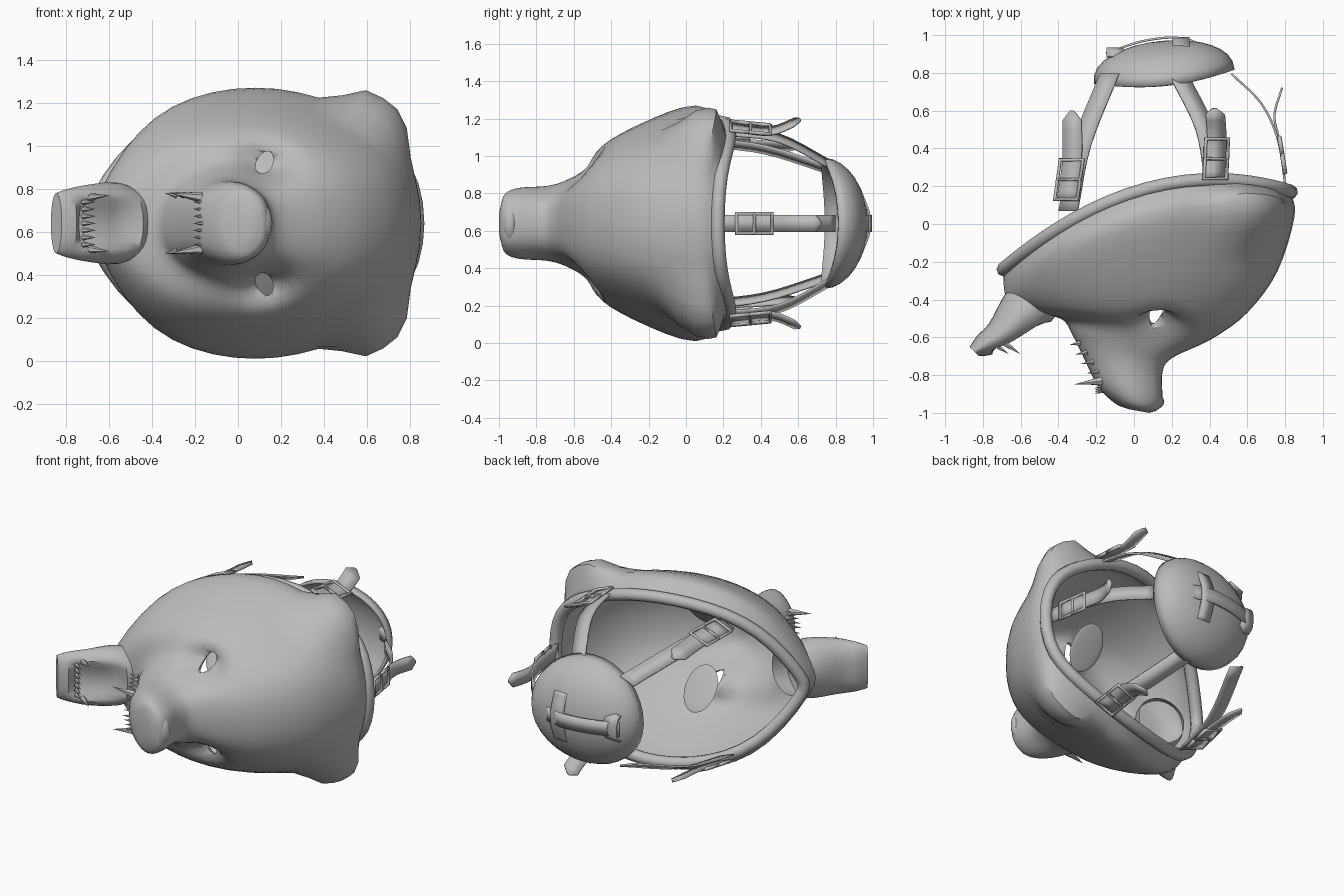
import bpy, bmesh, math
from mathutils import Vector, Matrix

if "Cube" in bpy.data.objects:
    bpy.data.objects.remove(bpy.data.objects["Cube"])

MID = 0.64   # height of the symmetry plane; the head lies on its side
grey = bpy.data.materials.new("plain grey")
grey.use_nodes = True
grey.diffuse_color = (0.5, 0.5, 0.5, 1)
grey.node_tree.nodes["Principled BSDF"].inputs["Base Color"].default_value = (0.5, 0.5, 0.5, 1)


def finish(name, bm, thickness=0, angle=40):
    """Turn a bmesh into a smooth object on the symmetry plane."""
    bmesh.ops.recalc_face_normals(bm, faces=bm.faces)
    mesh = bpy.data.meshes.new(name)
    bm.to_mesh(mesh)
    bm.free()
    mesh.materials.append(grey)
    obj = bpy.data.objects.new(name, mesh)
    bpy.context.collection.objects.link(obj)
    obj.location.z = MID
    bpy.ops.object.select_all(action='DESELECT')
    obj.select_set(True)
    bpy.context.view_layer.objects.active = obj
    bpy.ops.object.shade_smooth_by_angle(angle=math.radians(angle))
    if thickness:
        mod = obj.modifiers.new("thickness", 'SOLIDIFY')
        mod.thickness = thickness
        mod.offset = -1
    return obj


def spline(rows, steps):
    """Catmull-Rom interpolation of rows of numbers."""
    rows = [Vector(r) for r in rows]
    ext = [2 * rows[0] - rows[1]] + rows + [2 * rows[-1] - rows[-2]]
    out = []
    for a, b, c, d in zip(ext, ext[1:], ext[2:], ext[3:]):
        for k in range(steps):
            t = k / steps
            out.append(b + (c - a) * (t / 2) + (2 * a - 5 * b + 4 * c - d) * (t * t / 2)
                       + (3 * b - a - 3 * c + d) * (t ** 3 / 2))
    return out + [rows[-1]]


def ring(row, count):
    """Oval from its top and bottom points, half width, sideways bulge and pinch of the bottom."""
    tx, ty, bx, by, width, bulge, pinch = row
    points = []
    for i in range(count):
        t = math.tau * i / count
        c, s = math.cos(t), math.sin(t)
        u = (1 + c) / 2
        shape = 1 + (0.3 if c > 0 else -pinch) * c ** 6
        points.append(Vector((bx + (tx - bx) * u, by + (ty - by) * u + bulge * s * s, width * s * shape)))
    return points


def loft(rows, count=40, steps=3):
    bm = bmesh.new()
    loops = [[bm.verts.new(p) for p in ring(r, count)] for r in spline(rows, steps)]
    for a, b in zip(loops, loops[1:]):
        for i in range(count):
            j = (i + 1) % count
            bm.faces.new((a[i], a[j], b[j], b[i]))
    bm.faces.new(loops[-1])
    bm.verts.index_update()
    return bm


def ellipsoid(name, centre, radii, turn=0, axis='Y'):
    bm = bmesh.new()
    bmesh.ops.create_uvsphere(bm, u_segments=20, v_segments=12, radius=1)
    bm.transform(Matrix.Translation(centre) @ Matrix.Rotation(turn, 4, axis)
                 @ Matrix.Diagonal((*radii, 1)))
    return finish(name, bm)


def strip(name, path, across, steps=5, pointed=False):
    """Flat ribbon along a path."""
    bm = bmesh.new()
    across = Vector(across)
    pts = spline(path, steps)
    pairs = []
    for k, p in enumerate(pts):
        f = 0.2 if pointed and k == len(pts) - 1 else 1
        pairs.append((bm.verts.new(p + across * f), bm.verts.new(p - across * f)))
    for (a, b), (c, d) in zip(pairs, pairs[1:]):
        bm.faces.new((a, b, d, c))
    return finish(name, bm, 0.012)


def tube(name, points, radius, sides=2):
    """Closed round bar through the points."""
    curve = bpy.data.curves.new(name, 'CURVE')
    curve.dimensions = '3D'
    curve.bevel_depth = radius
    curve.bevel_resolution = sides
    line = curve.splines.new('POLY')
    line.points.add(len(points) - 1)
    for p, q in zip(line.points, points):
        p.co = (*q, 1)
    line.use_cyclic_u = True
    curve.materials.append(grey)
    obj = bpy.data.objects.new(name, curve)
    bpy.context.collection.objects.link(obj)
    obj.location.z = MID


# Head shell, open back to nose: top x, y, bottom x, y, width, bulge, pinch
COUNT, STEPS = 48, 4
head_rows = [
    (0.83, 0.17, -0.69, -0.24, 0.54, 0.22, 0.5),
    (0.85, 0.04, -0.69, -0.32, 0.63, 0.19, 0.5),
    (0.76, -0.25, -0.67, -0.40, 0.54, 0.10, 0.5),
    (0.60, -0.47, -0.58, -0.46, 0.42, 0.02, 0.4),
    (0.41, -0.61, -0.39, -0.50, 0.30, 0, 0),
    (0.20, -0.71, -0.33, -0.58, 0.23, 0, -0.3),
    (0.15, -0.79, -0.27, -0.70, 0.20, 0, -0.4),
    (0.15, -0.92, -0.19, -0.86, 0.19, 0, -0.4),
    (0.13, -0.98, -0.10, -0.95, 0.16, 0, 0),
    (0.08, -1.00, -0.03, -0.98, 0.09, 0, 0)]
bm = loft(head_rows, COUNT, STEPS)
for v in bm.verts:
    side = 1 if v.co.z > 0 else -1
    # rounded ears swell out of the crown, eye sockets sink in
    ear = math.exp(-((v.co - Vector((0.63, 0.09, 0.44 * side))).length / 0.2) ** 4)
    ear *= min(1, v.index // COUNT / 3)
    eye = math.exp(-((v.co - Vector((0.12, -0.53, 0.25 * side))).length / 0.11) ** 2)
    v.co += Vector((0.05, 0.03, 0.12 * side)) * ear + Vector((0, 0.15, -0.02 * side)) * eye
head = finish("head_shell", bm, 0.02)

# Eye holes, each with a thin lining plate behind it
for side in (1, -1):
    cutter = ellipsoid("eye_cutter", (0.12, -0.42, 0.27 * side), (0.04, 0.16, 0.07), 0.4 * side)
    cutter.hide_render = True
    cutter.display_type = 'WIRE'
    cut = head.modifiers.new("eye_hole", 'BOOLEAN')
    cut.object = cutter
    cut.solver = 'EXACT'
    cutter.hide_set(True)
    ellipsoid("eye_lining", (0.11, -0.31, 0.26 * side), (0.11, 0.008, 0.15), -0.6 * side, 'X')

# Rolled rim around the opening
tube("rim", ring(head_rows[0], COUNT), 0.038)

# Lower jaw, dished on the mouth side
bm = loft([
    (-0.36, -0.38, -0.64, -0.30, 0.15, 0, 0),
    (-0.44, -0.52, -0.70, -0.40, 0.19, 0, 0),
    (-0.61, -0.63, -0.77, -0.53, 0.18, 0, -0.3),
    (-0.75, -0.69, -0.83, -0.59, 0.16, 0, -0.3),
    (-0.82, -0.70, -0.87, -0.65, 0.14, 0, 0)], 32)
for v in bm.verts:
    if -0.74 < v.co.x and abs(v.co.z) < 0.13:
        v.co += Vector((-0.03, 0.05, 0)) * (1 - (v.co.z / 0.13) ** 2) * (v.co.y < -0.54)
finish("lower_jaw", bm)

# Nose pad
ellipsoid("nose_pad", (0.08, -0.94, 0), (0.08, 0.05, 0.11))


def tooth(base, tip, radius):
    bm = bmesh.new()
    base, tip = Vector(base), Vector(tip)
    way = tip - base
    bmesh.ops.create_cone(bm, cap_ends=True, segments=6, radius1=radius, radius2=0, depth=way.length)
    bm.transform(Matrix.Translation((base + tip) / 2) @ way.to_track_quat('Z', 'Y').to_matrix().to_4x4())
    finish("tooth", bm)


# Rows of small teeth with larger fangs at the corners
for k in range(-3, 4):
    z = k * 0.033
    tooth((-0.15, -0.88 + abs(z) * 0.3, z), (-0.21, -0.90 + abs(z) * 0.3, z), 0.014)
    tooth((-0.72, -0.65, z), (-0.66, -0.69, z), 0.014)
for side in (1, -1):
    tooth((-0.17, -0.83, 0.12 * side), (-0.32, -0.85, 0.14 * side), 0.025)
    tooth((-0.70, -0.62, 0.12 * side), (-0.60, -0.69, 0.13 * side), 0.022)
    for k in range(4):
        y = -0.78 + k * 0.05
        tooth((-0.18 - k * 0.035, y, 0.13 * side), (-0.25 - k * 0.03, y - 0.01, 0.14 * side), 0.015)

# Padded cap at the back of the skull, a squarish hollow dome with a saddle-shaped edge
bm = bmesh.new()
bmesh.ops.create_uvsphere(bm, u_segments=32, v_segments=16, radius=1)
bmesh.ops.delete(bm, geom=[v for v in bm.verts if v.co.z < -0.01], context='VERTS')
for v in bm.verts:
    v.co.z = max(v.co.z, 0) ** 0.85 - 0.25 * v.co.y ** 2
bm.transform(Matrix.Translation((0.16, 0.78, 0)) @ Matrix.Rotation(0.1, 4, 'Z')
             @ Matrix.Diagonal((0.375, 0.19, 0.35, 1)) @ Matrix.Rotation(-math.pi / 2, 4, 'X'))
finish("back_cap", bm, 0.02)

# Straps crossing the cap
strip("cap_strap", [(-0.15, 0.91, 0), (0.05, 0.975, 0), (0.25, 0.99, 0), (0.44, 0.92, 0)], (0, 0, 0.045))
for x, reach, y in ((0.25, 0.16, 0.985), (-0.1, 0.09, 0.93)):
    strip("cap_loop", [(x, y - 0.04, -reach), (x, y, -0.05), (x, y, 0.05), (x, y - 0.04, reach)],
          (0.045, 0, 0))


def harness(path, flap, across):
    """Strap with its loose end and a square buckle."""
    strip("strap", path, across)
    strip("loose_end", flap, across, pointed=True)
    wide = Vector(across) * 1.2
    near, far = Vector(flap[0]), Vector(flap[1])
    for a, b in ((0, 0.5), (0.5, 1)):
        p, q = near.lerp(far, a), near.lerp(far, b)
        tube("buckle", [p + wide, p - wide, q - wide, q + wide], 0.012, 1)


# Two straps on each side and one over the crown
for s in (1, -1):
    harness([(-0.35, 0.07, 0.44 * s), (-0.28, 0.42, 0.40 * s), (-0.13, 0.80, 0.28 * s)],
            [(-0.36, 0.13, 0.45 * s), (-0.33, 0.34, 0.43 * s), (-0.33, 0.60, 0.41 * s)],
            (0.05, 0, 0.02 * s))
    harness([(0.43, 0.20, 0.50 * s), (0.38, 0.50, 0.46 * s), (0.24, 0.79, 0.31 * s)],
            [(0.43, 0.24, 0.52 * s), (0.44, 0.45, 0.50 * s), (0.43, 0.61, 0.56 * s)],
            (0.05, 0, -0.02 * s))
harness([(0.81, 0.18, 0), (0.77, 0.44, 0), (0.68, 0.64, 0), (0.52, 0.80, 0)],
        [(0.80, 0.27, 0), (0.77, 0.46, 0), (0.75, 0.58, 0), (0.79, 0.72, 0)], (0, 0, 0.045))
